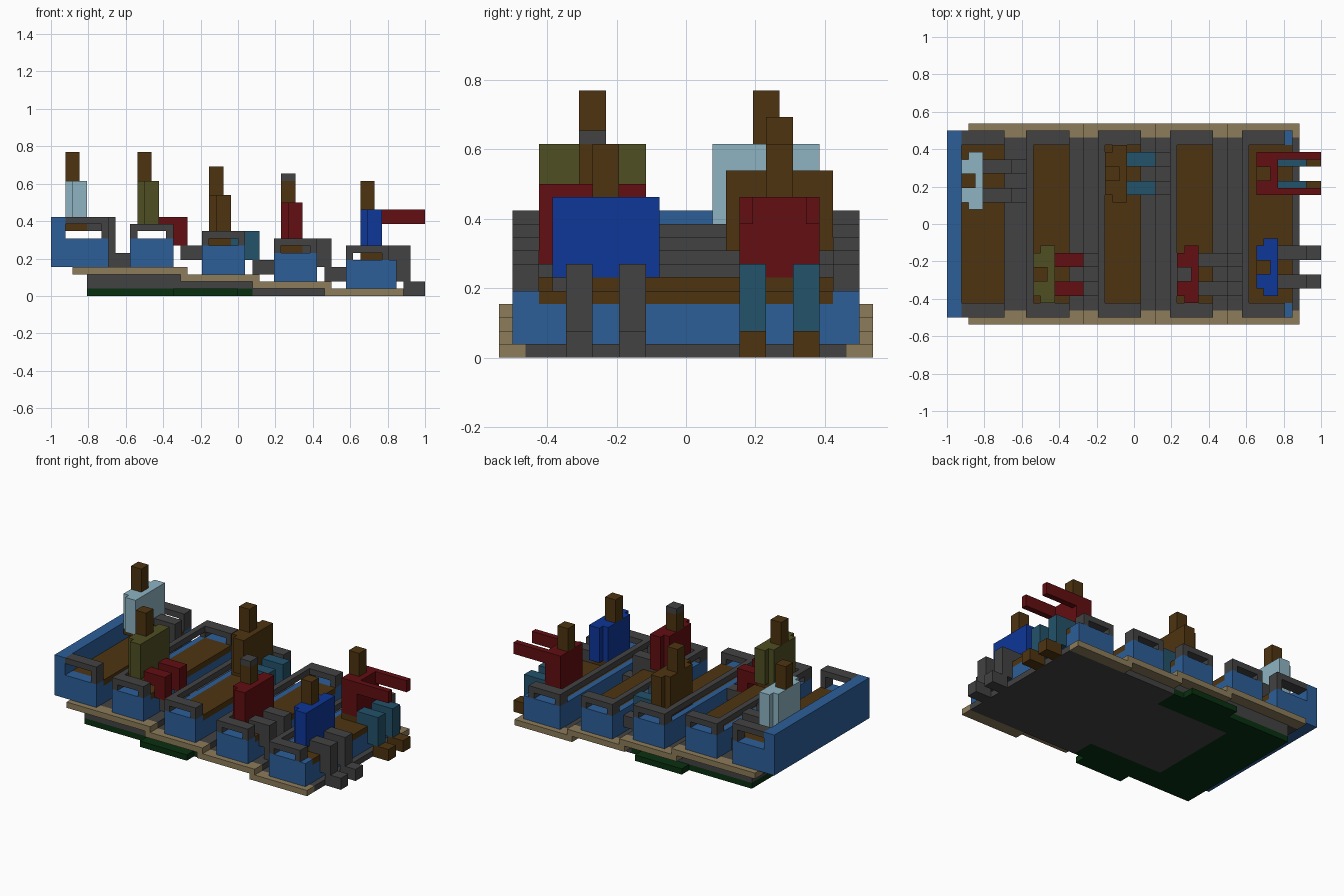
import bpy, bmesh

if "Cube" in bpy.data.objects:
    bpy.data.objects.remove(bpy.data.objects["Cube"])

U = 1 / 26  # one block of the grid


def material(name, rgb):
    lin = [((c / 255 + 0.055) / 1.055) ** 2.4 if c > 10 else c / 255 / 12.92 for c in rgb]
    m = bpy.data.materials.new(name)
    m.use_nodes = True
    m.diffuse_color = (*lin, 1)
    m.node_tree.nodes["Principled BSDF"].inputs["Base Color"].default_value = (*lin, 1)
    return m


BLUE = material("car blue", (44, 94, 152))
GRAY = material("dark gray", (66, 66, 66))
BROWN = material("brown", (78, 52, 16))
TAN = material("track tan", (140, 124, 90))
GREEN = material("grass green", (8, 48, 16))
SKY = material("light blue", (142, 180, 194))
OLIVE = material("olive", (78, 78, 34))
RED = material("dark red", (98, 14, 17))
ROYAL = material("royal blue", (14, 54, 152))
TEAL = material("teal", (35, 82, 106))


def part(name, mat, *boxes):
    """One object from boxes given as (x0, x1, y0, y1, z0, z1) in blocks."""
    bm = bmesh.new()
    for x0, x1, y0, y1, z0, z1 in boxes:
        verts = bmesh.ops.create_cube(bm, size=1)["verts"]
        for v in verts:
            v.co = ((x0 if v.co.x < 0 else x1) * U,
                    (y0 if v.co.y < 0 else y1) * U,
                    (z0 if v.co.z < 0 else z1) * U)
    me = bpy.data.meshes.new(name)
    bm.to_mesh(me)
    bm.free()
    me.materials.append(mat)
    ob = bpy.data.objects.new(name, me)
    bpy.context.collection.objects.link(ob)
    return ob


def both(x0, x1, y0, y1, z0, z1):
    """A box and its mirror across y = 0."""
    return [(x0, x1, y0, y1, z0, z1), (x0, x1, -y1, -y0, z0, z1)]


# Track: four overlapping steps going down to the front
for i, (x0, x1) in enumerate([(-23, -7), (-8, 3), (2, 13), (12, 23)]):
    z = 3 - i
    part(f"track_rails_{i}", TAN, *both(x0, x1, 12, 14, z, z + 1))
    part(f"track_bed_{i}", GRAY, (x0, x1, -12, 12, z, z + 1))

# Support under the track
part("track_support", GRAY,
     (-21, -8, -12, 12, 1, 3), (-8, 2, -12, 12, 1, 2),
     (-12, 2, -8, 8, 0, 1), (2, 12, -12, 12, 0, 1))

# Grass around the support
part("grass", GREEN, (-21, -12, -12, 12, 0, 1),
     *both(-12, 2, 8, 12, 0, 1), *both(-9, 0, 12, 14, 0, 1))


def car(i, x0, x1, rail_end, z0, top):
    z1 = z0 + 4
    rear = x0 + (2 if i == 0 else 1)
    rear_top = top if i == 0 else z1
    part(f"car_body_{i}", BLUE, (rear, x1, -13, 13, z0, z1 - 1),
         (x0, rear, -13, 13, z0, rear_top), *both(rear, x1, 11, 13, z1 - 1, z1))
    part(f"car_floor_{i}", BROWN, (rear, x1, -11, 11, z1 - 1, z1))
    # Side rails with front posts, and a rear bar on the open cars
    start = rear if i == 0 else x0
    rails = both(start, rail_end, 11, 13, top - 1, top)
    rails += both(rail_end - 1, rail_end, 11, 13, z1, top - 1)
    if i:
        rails += both(x0, x0 + 1, 11, 13, z1, top - 1)
        rails.append((x0, x0 + 1, -11, 11, top - 1, top))
    part(f"car_rails_{i}", GRAY, *rails)


car(0, -26, -18, -18, 4, 11)
car(1, -15, -9, -9, 4, 10)
car(2, -5, 1, 1, 3, 9)
car(3, 5, 11, 11, 2, 8)
car(4, 15, 22, 21, 1, 7)


def rider(i, x, y, hip, foot, shirt, trousers, shoes, arms_up=False, cap=False):
    part(f"rider_hips_{i}", BROWN, (x, x + 3, y - 3, y + 3, hip, hip + 1))
    z = hip + 1
    if arms_up:
        boxes = [(x, x + 3, y - 3, y + 3, z, z + 6)]
        boxes += [(x + 3, x + 9, y + a, y + a + 1, z + 4, z + 6) for a in (-3, 2)]
    else:
        boxes = [(x, x + 1, y - 3, y + 3, z, z + 6),
                 (x + 1, x + 3, y - 4, y + 4, z, z + 6)]
    part(f"rider_torso_{i}", shirt, *boxes)
    neck, crown = z + 6, z + 10
    if cap:
        part(f"rider_cap_{i}", GRAY, (x, x + 2, y - 1, y + 1, crown - 1, crown))
        crown -= 1
    part(f"rider_head_{i}", BROWN, (x, x + 2, y - 1, y + 1, neck, crown))
    legs, feet = [], []
    for a in (y - 3, y + 1):
        legs += [(x + 3, x + 5, a, a + 2, hip, hip + 2),
                 (x + 5, x + 7, a, a + 2, foot, hip + 2)]
        feet.append((x + 6, x + 9, a, a + 2, foot - 2, foot))
    part(f"rider_legs_{i}", trousers, *legs)
    part(f"rider_feet_{i}", shoes, *feet)


rider(0, -24, 6, 9, 6, SKY, GRAY, GRAY)
rider(1, -14, -7, 9, 7, OLIVE, RED, GRAY)
rider(2, -4, 7, 7, 5, BROWN, TEAL, GRAY)
rider(3, 6, -7, 6, 4, RED, GRAY, GRAY, cap=True)
rider(4, 17, -6, 5, 2, ROYAL, GRAY, GRAY)
rider(5, 17, 7, 5, 2, RED, TEAL, BROWN, arms_up=True)
